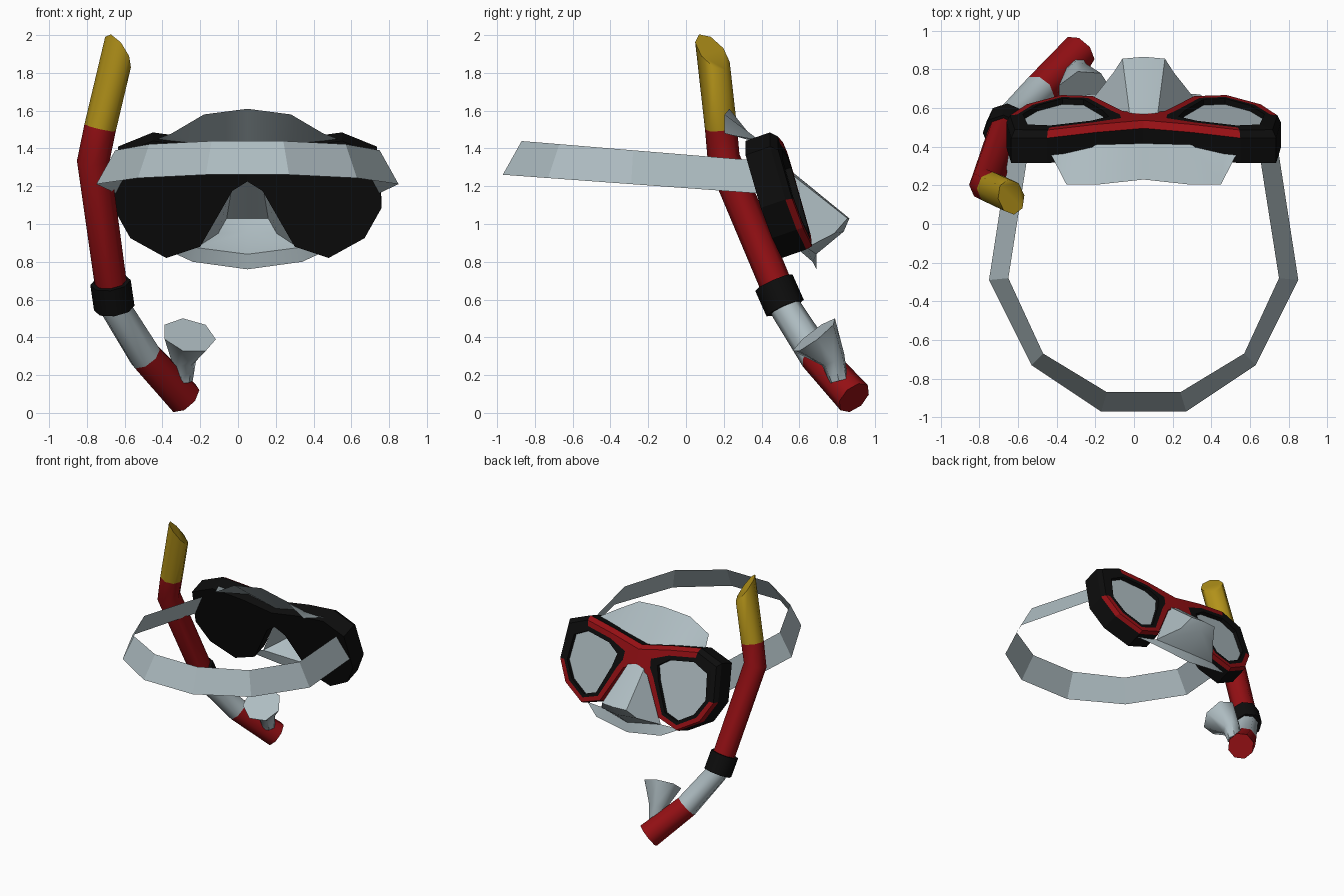
import bpy, bmesh
from math import cos, sin, pi, radians
from mathutils import Vector

cube = bpy.data.objects.get("Cube")
if cube:
    bpy.data.objects.remove(cube, do_unlink=True)

CENTRE = 0.05  # the mask and strap are symmetric about this x


def material(name, rgb):
    m = bpy.data.materials.new(name)
    m.use_nodes = True
    m.diffuse_color = (*rgb, 1)
    m.node_tree.nodes["Principled BSDF"].inputs["Base Color"].default_value = (*rgb, 1)
    return m


GREY = material("pale grey", (0.42, 0.50, 0.53))
RED = material("red", (0.30, 0.005, 0.007))
YELLOW = material("yellow", (0.45, 0.29, 0.01))
BLACK = material("black", (0.004, 0.004, 0.004))


def build(name, verts, faces, mats, index=None, mirror=False, smooth=None):
    """Make an object from points and faces, mirrored about the mask centre if asked."""
    me = bpy.data.meshes.new(name)
    me.from_pydata([tuple(v) for v in verts], [], faces)
    for m in mats:
        me.materials.append(m)
    for i, p in enumerate(me.polygons):
        p.material_index = index[i] if index else 0
    bm = bmesh.new()
    bm.from_mesh(me)
    bmesh.ops.recalc_face_normals(bm, faces=bm.faces)
    bm.to_mesh(me)
    bm.free()
    ob = bpy.data.objects.new(name, me)
    bpy.context.collection.objects.link(ob)
    if mirror:
        ob.location.x = CENTRE
        mod = ob.modifiers.new("Mirror", "MIRROR")
        mod.merge_threshold = 0.001
    if smooth:
        bpy.ops.object.select_all(action="DESELECT")
        ob.select_set(True)
        bpy.context.view_layer.objects.active = ob
        bpy.ops.object.shade_smooth_by_angle(angle=radians(smooth))
    return ob


def tube(name, path, radii, mats, index, sides=8, slant=Vector()):
    """Capped tube along a path; slant shears the first ring along the tube."""
    pts = [Vector(p) for p in path]
    verts, faces, idx = [], [], []
    last = len(pts) - 1
    for k, p in enumerate(pts):
        t = (pts[min(k + 1, last)] - pts[max(k - 1, 0)]).normalized()
        a = Vector((1, 0, 0))
        a = (a - t * a.dot(t)).normalized()
        b = t.cross(a)
        for s in range(sides):
            ang = 2 * pi * s / sides
            off = (a * cos(ang) + b * sin(ang)) * radii[k]
            verts.append(p + off - (t * off.dot(slant) if k == 0 else Vector()))
    for k in range(last):
        for s in range(sides):
            n = (s + 1) % sides
            faces.append((k * sides + s, k * sides + n, (k + 1) * sides + n, (k + 1) * sides + s))
            idx.append(index[k])
    faces += [tuple(range(sides)), tuple(range(last * sides, (last + 1) * sides))]
    idx += [index[0], index[-1]]
    return build(name, verts, faces, mats, idx, smooth=50)


# Snorkel: yellow slanted top, red barrel, grey elbow, red lower end
tube("snorkel_tube",
     [(-.635, .14, 1.91), (-.73, .185, 1.51), (-.765, .2, 1.34), (-.665, .5, .62),
      (-.645, .53, .55), (-.49, .69, .30), (-.285, .89, .08)],
     [.085, .085, .088, .085, .083, .09, .098],
     [YELLOW, RED, GREY], [0, 1, 1, 2, 2, 1], slant=Vector((-.75, -.75, 0)))
tube("snorkel_collar", [(-.675, .465, .69), (-.655, .525, .555)], [.108, .108], [BLACK], [0])
tube("mouthpiece", [(-.29, .81, .17), (-.29, .78, .28), (-.26, .68, .41)],
     [.05, .068, .145], [GREY], [0, 0], sides=7)

# Head strap: thin leaning band, upper edge inside the lower edge
lower = [(.69, .42), (.80, -.29), (.58, -.73), (.22, -.97), (0, -.97)]
upper = [(.59, .42), (.70, -.28), (.52, -.67), (.19, -.87), (0, -.87)]
verts = [(u, y, 1.19 - .073 * y) for u, y in lower] + [(u, y, 1.367 - .083 * y) for u, y in upper]
build("head_strap", verts, [(i, i + 1, i + 6, i + 5) for i in range(4)], [GREY], mirror=True)

# Mask frame: matching loops around one eye, from the back edge to the recessed glass
rim = [(0, 1.27), (0, 1.40), (.25, 1.45), (.5, 1.485), (.685, 1.41),
       (.71, 1.13), (.62, .97), (.43, .865), (.25, .925), (.08, 1.22)]
eye = [(.19, 1.27), (.18, 1.30), (.27, 1.36), (.48, 1.39), (.60, 1.33),
       (.625, 1.14), (.55, 1.02), (.42, .945), (.31, .985), (.21, 1.2)]


def blend(f):
    return [(a + (c - a) * f, b + (d - b) * f) for (a, b), (c, d) in zip(rim, eye)]


def front(u, z):
    return .62 - .30 * (z - 1.1) - .10 * u * u


inset = [(0 if r[0] == 0 else p[0], p[1]) for r, p in zip(rim, blend(.22))]
loops = [[(u, front(u, z) - .165, z - .045) for u, z in rim],
         [(u, front(u, z) - .035, z) for u, z in rim],
         [(u, front(u, z), z) for u, z in inset],
         [(u, front(u, z), z) for u, z in blend(.65)],
         [(u, front(u, z), z) for u, z in eye],
         [(u, front(u, z) - .03, z - .01) for u, z in eye]]
n = len(rim)
faces, idx = [], []
for k in range(5):
    for i in range(n):
        if i == 0 and k < 2:
            continue  # open where the two halves meet
        j = (i + 1) % n
        faces.append((k * n + i, k * n + j, (k + 1) * n + j, (k + 1) * n + i))
        trim = k in (1, 2) and i not in (3, 4)
        idx.append(1 if trim else 0)
faces += [tuple(range(n)), tuple(range(5 * n, 6 * n))]
idx += [0, 2]
build("mask_frame", [v for loop in loops for v in loop], faces,
      [BLACK, RED, GREY], idx, mirror=True)

# Forehead skirt: sheet flaring up and back from the brow
brow = [(0, .42, 1.37), (.25, .42, 1.42), (.42, .41, 1.43), (.50, .40, 1.43)]
flare = [(0, .23, 1.61), (.23, .205, 1.58), (.40, .205, 1.48), (.48, .36, 1.45)]
build("forehead_skirt", brow + flare, [(i, i + 1, i + 5, i + 4) for i in range(3)],
      [GREY], mirror=True, smooth=35)

# Nose pocket with the lip skirt below it
nose = [(0, .57, 1.27), (.07, .55, 1.27), (0, .865, 1.03), (.11, .855, 1.03),
        (0, .835, .96), (.155, .785, .95), (.27, .64, .875), (0, .69, .84),
        (0, .69, .76), (.29, .67, .80), (.42, .60, .86)]
build("nose_pocket", nose,
      [(0, 1, 3, 2), (1, 6, 5, 3), (2, 3, 5, 4), (4, 5, 6, 7), (7, 6, 9, 8), (6, 10, 9)],
      [GREY], mirror=True, smooth=35)
